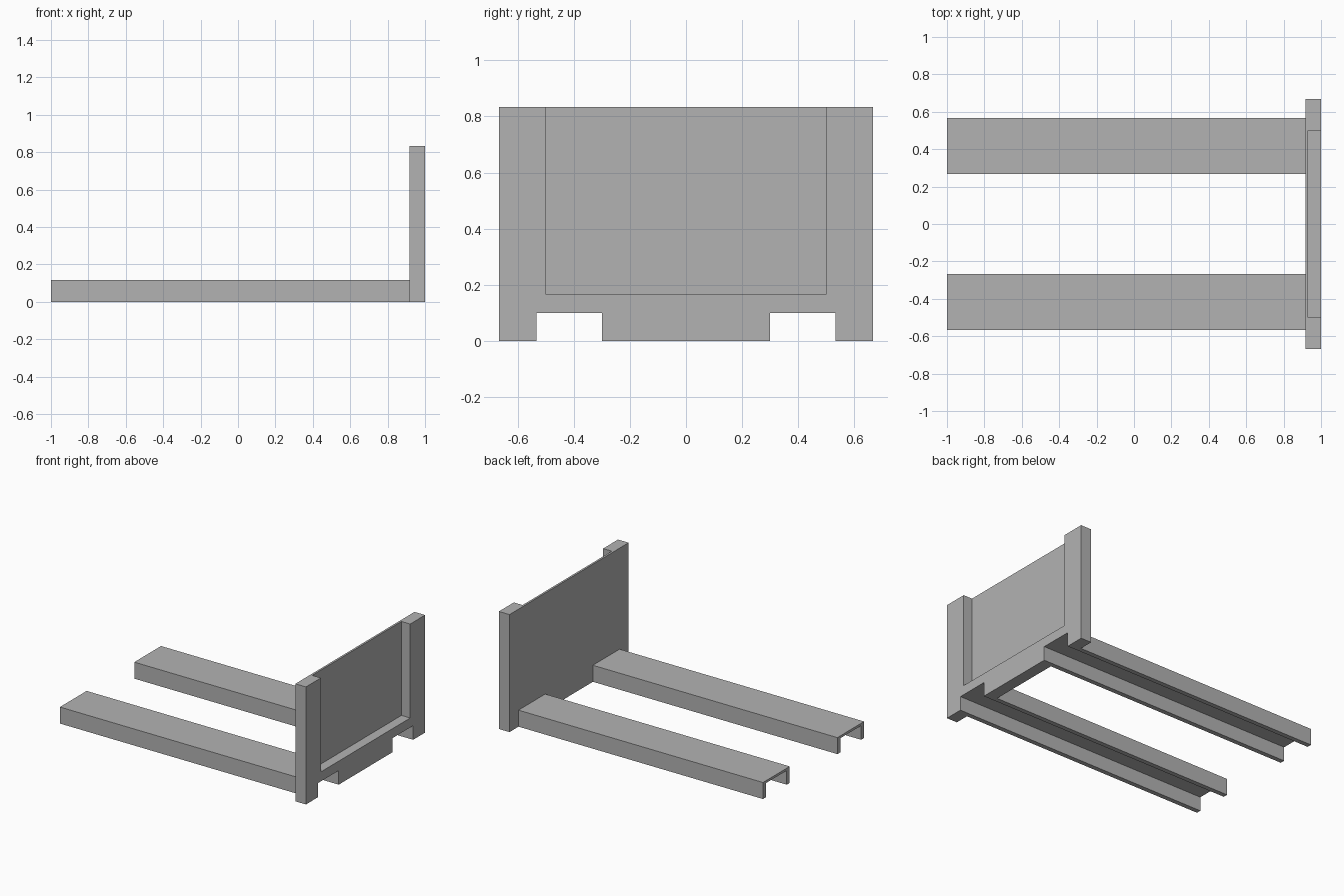
import bpy
import bmesh

cube = bpy.data.objects.get("Cube")
if cube:
    bpy.data.objects.remove(cube, do_unlink=True)

grey = bpy.data.materials.new("mid_grey")
grey.use_nodes = True
COLOUR = (0.45, 0.45, 0.45, 1)
grey.diffuse_color = COLOUR
grey.node_tree.nodes["Principled BSDF"].inputs["Base Color"].default_value = COLOUR


def extrude_profile(name, profile, x0, x1):
    """Extrude a closed (y, z) outline along x."""
    bm = bmesh.new()
    face = bm.faces.new([bm.verts.new((x0, y, z)) for y, z in profile])
    result = bmesh.ops.extrude_face_region(bm, geom=[face])
    moved = [v for v in result["geom"] if isinstance(v, bmesh.types.BMVert)]
    bmesh.ops.translate(bm, verts=moved, vec=(x1 - x0, 0, 0))
    bmesh.ops.recalc_face_normals(bm, faces=bm.faces)
    mesh = bpy.data.meshes.new(name)
    bm.to_mesh(mesh)
    bm.free()
    mesh.materials.append(grey)
    obj = bpy.data.objects.new(name, mesh)
    bpy.context.collection.objects.link(obj)
    return obj


BACK, PLATE, END = -1.0, 0.917, 1.0
HALF_WIDTH, HEIGHT = 0.667, 0.833
SLOT_IN, SLOT_OUT, SLOT_TOP = 0.3, 0.533, 0.1
WALL, RAIL_TOP = 0.033, 0.117

# Upright plate with two slots along the bottom edge
half = [(SLOT_IN, 0), (SLOT_IN, SLOT_TOP), (SLOT_OUT, SLOT_TOP),
        (SLOT_OUT, 0), (HALF_WIDTH, 0), (HALF_WIDTH, HEIGHT)]
plate = extrude_profile("upright_plate",
                        half + [(-y, z) for y, z in reversed(half)], PLATE, END)

# Recess in the outer face, open at the top
cutter = extrude_profile("recess_cutter",
                         [(-0.5, 0.167), (0.5, 0.167), (0.5, 1), (-0.5, 1)],
                         PLATE + 0.0145, END + 0.1)
cutter.hide_render = True
cut = plate.modifiers.new("recess", 'BOOLEAN')
cut.operation = 'DIFFERENCE'
cut.solver = 'EXACT'
cut.object = cutter
bpy.context.view_layer.objects.active = plate
bpy.ops.object.modifier_apply(modifier=cut.name)
bpy.data.objects.remove(cutter, do_unlink=True)

# Channel-section rails, open underneath
inner, outer = SLOT_IN - WALL, SLOT_OUT + WALL
channel = [(inner, 0), (inner, RAIL_TOP), (outer, RAIL_TOP), (outer, 0),
           (SLOT_OUT, 0), (SLOT_OUT, SLOT_TOP), (SLOT_IN, SLOT_TOP), (SLOT_IN, 0)]
for name, side in (("back_rail", 1), ("front_rail", -1)):
    extrude_profile(name, [(side * y, z) for y, z in channel], BACK, PLATE)
